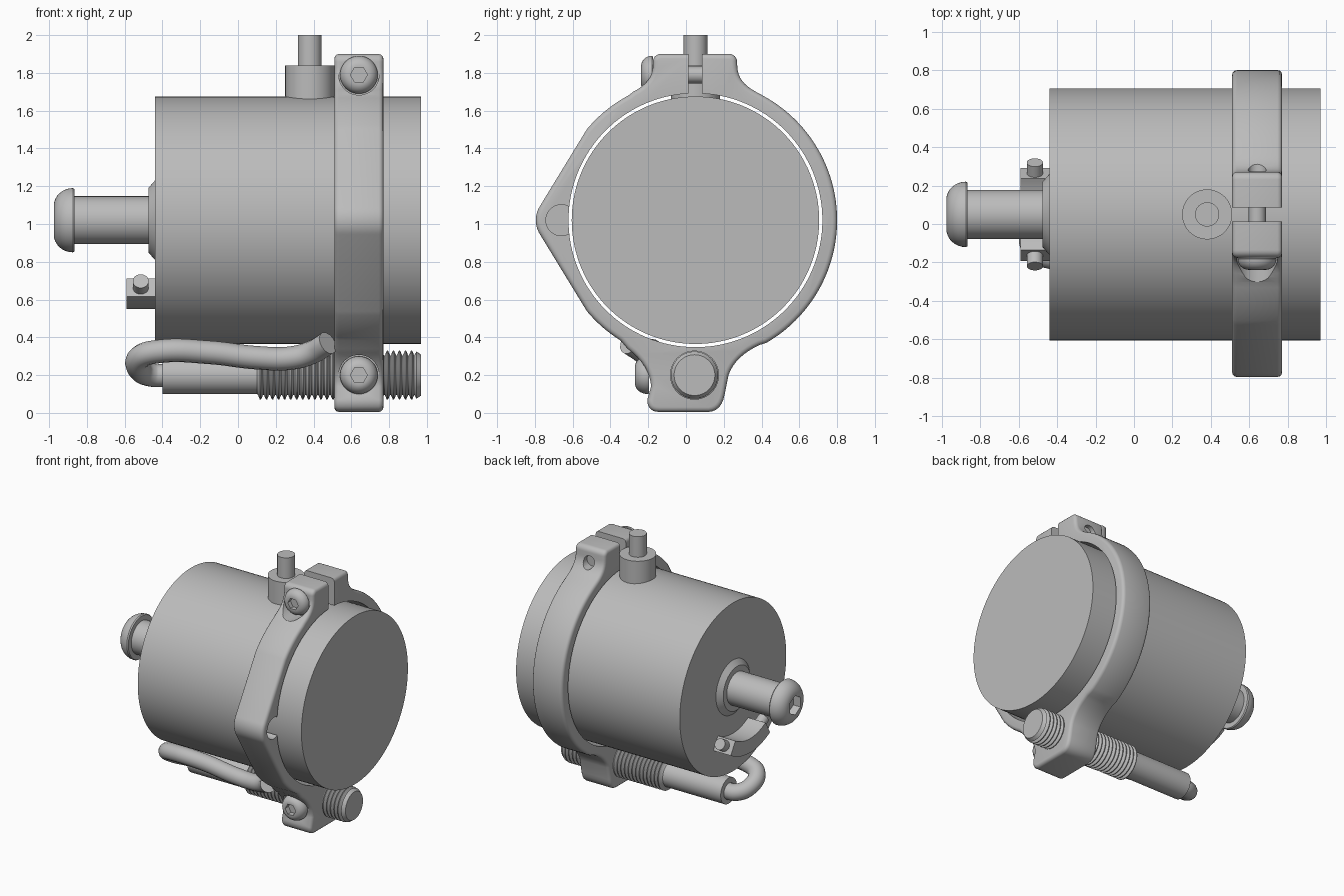
import bpy, bmesh
from math import cos, sin, pi, radians
from mathutils import Vector

if "Cube" in bpy.data.objects:
    bpy.data.objects.remove(bpy.data.objects["Cube"])

grey = bpy.data.materials.new("plain_grey")
grey.use_nodes = True
grey.diffuse_color = (0.5, 0.5, 0.5, 1)
grey.node_tree.nodes["Principled BSDF"].inputs["Base Color"].default_value = (0.5, 0.5, 0.5, 1)

X, Y, Z = Vector((1, 0, 0)), Vector((0, 1, 0)), Vector((0, 0, 1))
CY, CZ = 0.05, 1.02          # main axis
CLAMP_X = 0.64               # clamp mid plane


def finish(name, bm):
    bmesh.ops.recalc_face_normals(bm, faces=bm.faces)
    mesh = bpy.data.meshes.new(name)
    bm.to_mesh(mesh)
    bm.free()
    ob = bpy.data.objects.new(name, mesh)
    bpy.context.collection.objects.link(ob)
    mesh.materials.append(grey)
    return ob


def activate(ob):
    bpy.ops.object.select_all(action='DESELECT')
    ob.select_set(True)
    bpy.context.view_layer.objects.active = ob


def smooth(ob):
    activate(ob)
    bpy.ops.object.shade_smooth_by_angle(angle=radians(32))
    return ob


def lathe(name, origin, axis, profile, n=48):
    """Closed solid of revolution from (distance, radius) pairs along an axis."""
    bm = bmesh.new()
    turn = Z.rotation_difference(axis)
    rings = [[bm.verts.new(Vector(origin) + turn @ Vector(
        (r * cos(2 * pi * i / n), r * sin(2 * pi * i / n), t))) for i in range(n)]
        for t, r in profile]
    for a, b in zip(rings, rings[1:]):
        for i in range(n):
            j = (i + 1) % n
            bm.faces.new((a[i], a[j], b[j], b[i]))
    bm.faces.new(rings[0])
    bm.faces.new(rings[-1])
    return finish(name, bm)


def rod(name, start, axis, length, r, n=48):
    return lathe(name, start, axis, [(0, r), (length, r)], n)


def prism(name, pts, x0, x1):
    """Extrude a (y, z) outline along x."""
    bm = bmesh.new()
    face = bm.faces.new([bm.verts.new((x0, y, z)) for y, z in pts])
    new = bmesh.ops.extrude_face_region(bm, geom=[face])["geom"]
    bmesh.ops.translate(bm, vec=(x1 - x0, 0, 0),
                        verts=[v for v in new if isinstance(v, bmesh.types.BMVert)])
    return finish(name, bm)


def cut(ob, cutter):
    activate(ob)
    mod = ob.modifiers.new("cut", 'BOOLEAN')
    mod.operation, mod.solver, mod.object = 'DIFFERENCE', 'EXACT', cutter
    bpy.ops.object.modifier_apply(modifier=mod.name)
    bpy.data.objects.remove(cutter)


def arc(cy, cz, r, a0, a1, n):
    return [(cy + r * cos(radians(a0 + (a1 - a0) * i / n)),
             cz + r * sin(radians(a0 + (a1 - a0) * i / n))) for i in range(n + 1)]


def bend(p, q, s, n=8):
    return [tuple((1 - t) ** 2 * a + 2 * t * (1 - t) * b + t * t * c
                  for a, b, c in zip(p, q, s)) for t in (i / n for i in range(n + 1))]


def button_head(name, origin, axis, r, h, hex_r):
    dome = [(0, r * 0.97), (h * 0.08, r)]
    dome += [(h * (0.08 + 0.92 * sin(a)), r * (0.45 + 0.55 * cos(a)))
             for a in (pi / 2 * i / 8 for i in range(1, 9))]
    ob = lathe(name, origin, axis, dome)
    cut(ob, rod("socket_cutter", Vector(origin) + axis * h * 0.45, axis, h, hex_r, 6))
    return smooth(ob)


# Main drum
smooth(rod("drum", (-0.44, CY, CZ), X, 1.41, 0.655, 128))

# Clamp outline: top lug, front bump, bottom lug, round back
outline = arc(CY, CZ, 0.75, -60, 61, 48)
outline += bend((0.37, 1.70), (0.275, 1.75), (0.272, 1.83))
outline += arc(0.23, 1.86, 0.04, 0, 90, 6)
outline += arc(-0.135, 1.86, 0.04, 90, 180, 6)
outline += bend((-0.175, 1.83), (-0.18, 1.75), (-0.28, 1.70))
outline += arc(CY, CZ, 0.75, 118, 140, 9)
outline += arc(-0.655, CZ, 0.14, 147, 213, 14)
outline += arc(CY, CZ, 0.75, 220, 238, 8)
outline += bend((-0.31, 0.34), (-0.19, 0.25), (-0.185, 0.14))
outline += bend((-0.205, 0.07), (-0.205, 0.005), (-0.14, 0.005), 6)
outline += bend((0.12, 0.005), (0.19, 0.01), (0.205, 0.10), 6)
outline += bend((0.225, 0.20), (0.26, 0.30), (0.39, 0.36))
clamp = prism("clamp_ring", outline, 0.51, 0.77)
activate(clamp)
bevel = clamp.modifiers.new("edges", 'BEVEL')
bevel.width, bevel.segments, bevel.limit_method = 0.025, 3, 'ANGLE'
bevel.angle_limit = radians(50)
bpy.ops.object.modifier_apply(modifier=bevel.name)

# Clamp bore, split, index notch, screw seats and screw hole
cut(clamp, rod("bore_cutter", (0.4, CY, CZ), X, 0.5, 0.672, 128))
cut(clamp, prism("split_cutter", [(0.012, 1.6), (0.085, 1.6), (0.085, 2), (0.012, 2)], 0.4, 0.9))
cut(clamp, rod("notch_cutter", (0.68, -0.66, CZ), X, 0.2, 0.082))
cut(clamp, rod("top_seat_cutter", (CLAMP_X, -0.175, 1.79), -Y, 0.4, 0.107))
cut(clamp, rod("bottom_seat_cutter", (CLAMP_X, -0.195, 0.2), -Y, 0.4, 0.107))
cut(clamp, rod("screw_hole_cutter", (CLAMP_X, 0.2, 1.79), Y, 0.3, 0.047, 24))
smooth(clamp)

# Clamp screws
button_head("top_screw_head", (CLAMP_X, -0.176, 1.79), -Y, 0.1, 0.062, 0.045)
button_head("bottom_screw_head", (CLAMP_X, -0.196, 0.2), -Y, 0.1, 0.074, 0.045)
smooth(rod("top_screw_shank", (CLAMP_X, -0.15, 1.79), Y, 0.39, 0.045, 24))

# Top fitting
smooth(rod("top_boss", (0.38, CY, 1.6), Z, 0.24, 0.13))
smooth(rod("top_pin", (0.38, CY, 1.8), Z, 0.2, 0.063, 32))

# Shaft with collar and button end
smooth(lathe("shaft_collar", (-0.475, CY, CZ), X, [(0, 0.17), (0.035, 0.21), (0.05, 0.21)], 64))
smooth(rod("shaft", (-0.88, CY, CZ), X, 0.45, 0.127))
button_head("shaft_head", (-0.865, CY, CZ), -X, 0.17, 0.11, 0.075)

# Arc bracket on the drum face, with a pin on each end
SPAN = 31
bracket = prism("arc_bracket", arc(CY, CZ, 0.47, 270 - SPAN, 270 + SPAN, 20)
                + arc(CY, CZ, 0.36, 270 + SPAN, 270 - SPAN, 20), -0.59, -0.43)
smooth(bracket)
for side, label in ((1, "back"), (-1, "front")):
    a = radians(SPAN)
    along = Vector((0, side * cos(a), sin(a)))
    seat = Vector((-0.515, CY + side * 0.415 * sin(a), CZ - 0.415 * cos(a)))
    smooth(rod(label + "_bracket_pin", seat - along * 0.02, along, 0.085, 0.042, 32))

# Threaded adjusting rod
PITCH, ROD_Y, ROD_Z = 0.032, 0.045, 0.2
thread = [(0, 0.1), (0.5, 0.1)]
for i in range(26):
    t = 0.505 + i * PITCH
    thread += [(t, 0.104), (t + 0.011, 0.13), (t + 0.017, 0.13), (t + 0.028, 0.104)]
thread += [(1.345, 0.125), (1.37, 0.108)]
smooth(lathe("threaded_rod", (-0.40, ROD_Y, ROD_Z), X, thread, 40))

# Hooked wire running back under the drum
path = [(-0.36, 0.045, 0.2), (-0.46, 0.035, 0.2), (-0.525, -0.04, 0.235),
        (-0.52, -0.13, 0.295), (-0.42, -0.175, 0.325), (-0.15, -0.18, 0.32),
        (0.1, -0.185, 0.292), (0.28, -0.195, 0.29), (0.39, -0.225, 0.32), (0.475, -0.3, 0.37)]
curve = bpy.data.curves.new("hook_wire", 'CURVE')
curve.dimensions, curve.bevel_depth, curve.bevel_resolution = '3D', 0.062, 5
curve.use_fill_caps, curve.resolution_u = True, 8
spline = curve.splines.new('BEZIER')
spline.bezier_points.add(len(path) - 1)
for bp, co in zip(spline.bezier_points, path):
    bp.co = co
    bp.handle_left_type = bp.handle_right_type = 'AUTO'
wire = bpy.data.objects.new("hook_wire", curve)
bpy.context.collection.objects.link(wire)
curve.materials.append(grey)
activate(wire)
bpy.ops.object.convert(target='MESH')
smooth(bpy.context.view_layer.objects.active)
